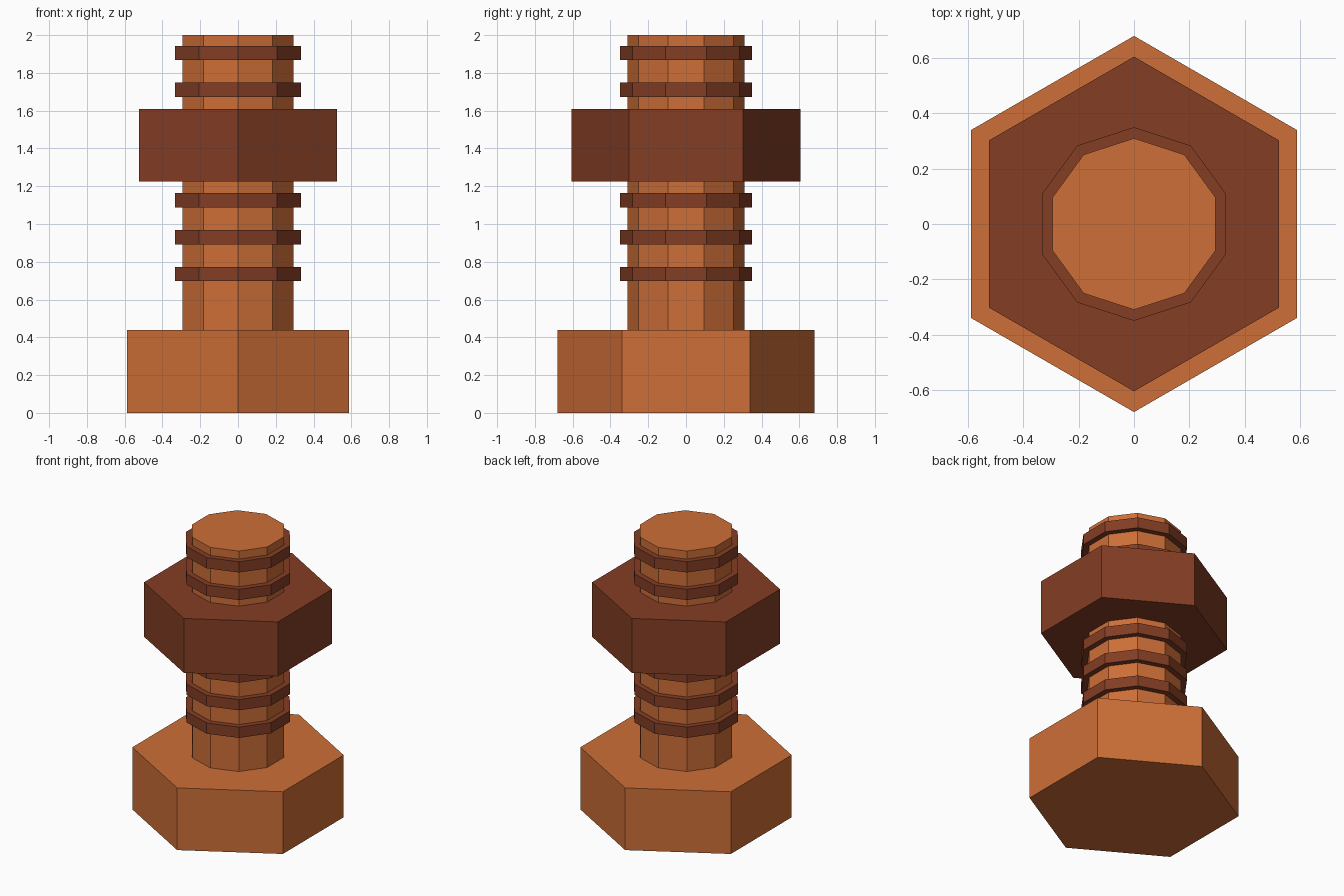
import bpy
import math

cube = bpy.data.objects.get("Cube")
if cube:
    bpy.data.objects.remove(cube, do_unlink=True)


def make_material(name, rgb):
    mat = bpy.data.materials.new(name)
    mat.use_nodes = True
    mat.diffuse_color = (*rgb, 1)
    mat.node_tree.nodes["Principled BSDF"].inputs["Base Color"].default_value = (*rgb, 1)
    return mat


copper = make_material("copper orange", (0.61, 0.156, 0.038))
rust = make_material("rust brown", (0.227, 0.047, 0.018))


def prism(name, sides, radius, bottom, top, mat):
    """Upright flat-sided prism with one corner pointing to +y."""
    verts = [(radius * math.sin(math.tau * i / sides),
              radius * math.cos(math.tau * i / sides), z)
             for z in (bottom, top) for i in range(sides)]
    faces = [tuple(range(sides)),
             tuple(reversed(range(sides, 2 * sides)))]
    for i in range(sides):
        j = (i + 1) % sides
        faces.append((j, i, i + sides, j + sides))
    mesh = bpy.data.meshes.new(name)
    mesh.from_pydata(verts, [], faces)
    mesh.materials.append(mat)
    obj = bpy.data.objects.new(name, mesh)
    bpy.context.collection.objects.link(obj)
    return obj


# Hexagonal head and ten-sided shank
prism("bolt_head", 6, 0.68, 0, 0.44, copper)
prism("shank", 10, 0.31, 0.43, 2, copper)

# Hexagonal nut
prism("nut", 6, 0.605, 1.225, 1.61, rust)

# Evenly spaced thread rings, running on through the nut
for n in range(7):
    middle = 0.735 + 0.195 * n
    prism(f"thread_ring_{n + 1}", 10, 0.35, middle - 0.038, middle + 0.038, rust)
